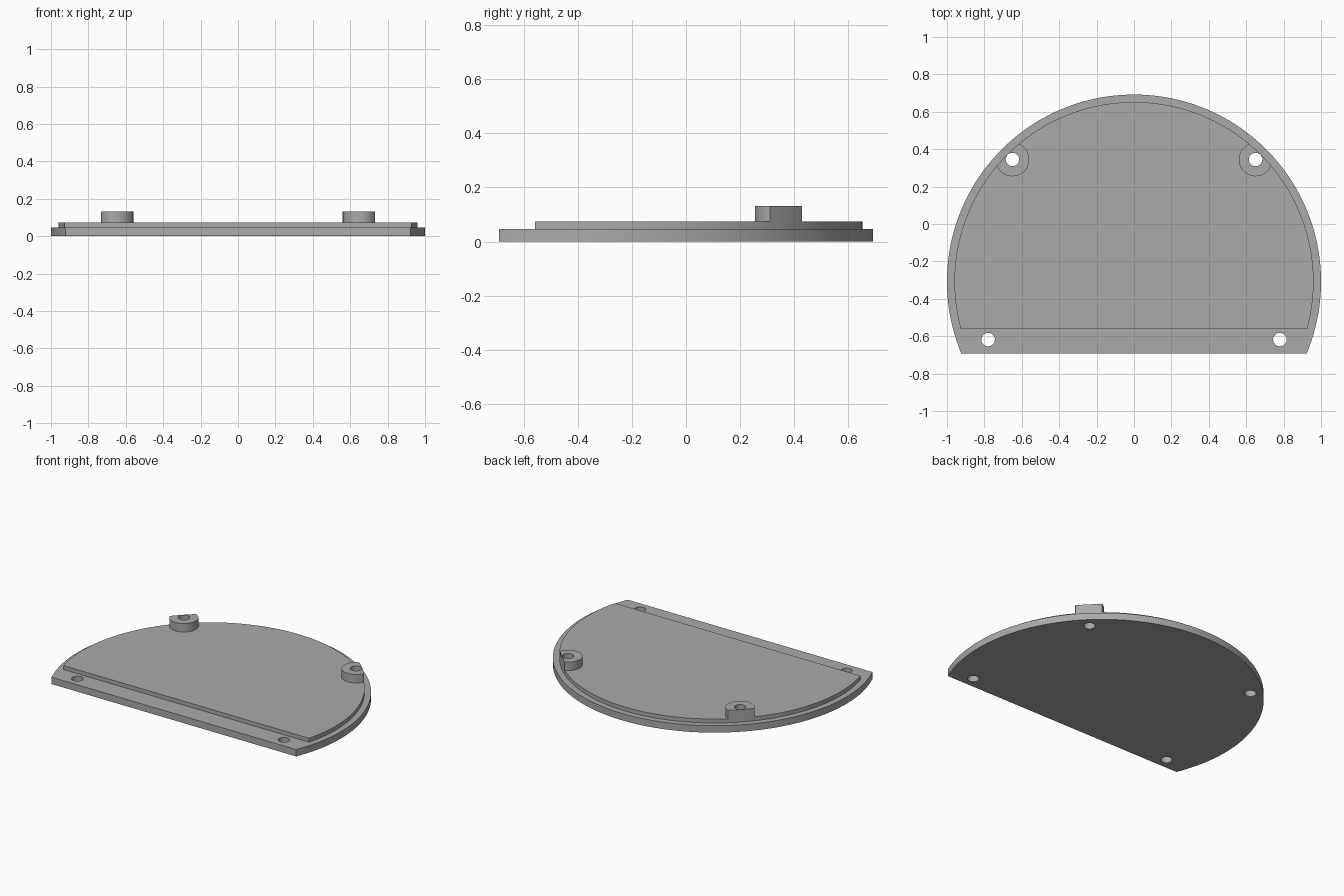
import bpy
import math

cube = bpy.data.objects.get("Cube")
if cube:
    bpy.data.objects.remove(cube, do_unlink=True)

CENTRE_Y = -0.308
BASE_TOP, PANEL_TOP, BOSS_TOP = 0.047, 0.074, 0.132
HOLE_RADIUS = 0.036

grey = bpy.data.materials.new("plain grey")
grey.use_nodes = True
grey.diffuse_color = (0.4, 0.4, 0.4, 1)
grey.node_tree.nodes["Principled BSDF"].inputs["Base Color"].default_value = grey.diffuse_color


def prism(name, points, z0, z1):
    """Closed outline raised from z0 to z1."""
    n = len(points)
    verts = [(x, y, z) for z in (z0, z1) for x, y in points]
    faces = [list(range(n))[::-1], list(range(n, 2 * n))]
    faces += [(i, (i + 1) % n, n + (i + 1) % n, n + i) for i in range(n)]
    mesh = bpy.data.meshes.new(name)
    mesh.from_pydata(verts, [], faces)
    mesh.materials.append(grey)
    obj = bpy.data.objects.new(name, mesh)
    bpy.context.collection.objects.link(obj)
    return obj


def arc(x, y, radius, start, end, steps):
    return [(x + radius * math.cos(start + (end - start) * i / steps),
             y + radius * math.sin(start + (end - start) * i / steps))
            for i in range(steps + 1)]


def circle(x, y, radius, steps):
    return arc(x, y, radius, 0, math.tau, steps)[:-1]


def cut_disc(radius, flat_y):
    """Disc outline with a straight front edge at flat_y."""
    a = math.asin((flat_y - CENTRE_Y) / radius)
    return arc(0, CENTRE_Y, radius, a, math.pi - a, 160)


def boolean(obj, cutter, operation):
    cutter.hide_render = True
    mod = obj.modifiers.new(operation.lower(), "BOOLEAN")
    mod.operation, mod.object, mod.solver = operation, cutter, "EXACT"
    bpy.context.view_layer.objects.active = obj
    bpy.ops.object.modifier_apply(modifier=mod.name)


# Stepped cover: flange below, raised panel above
flange = prism("flange_plate", cut_disc(1.0, -0.692), 0, BASE_TOP)
panel = prism("raised_panel", cut_disc(0.96, -0.558), BASE_TOP, PANEL_TOP)
parts = [flange, panel]
helpers = []

# Bosses trimmed flush with the panel rim
trim = prism("rim_trim", cut_disc(0.96, -0.558), -0.1, 0.3)
helpers.append(trim)
for side, name in ((1, "left"), (-1, "right")):
    boss = prism(name + "_boss", circle(side * 0.65, 0.345, 0.09, 64), PANEL_TOP, BOSS_TOP)
    boolean(boss, trim, "INTERSECT")
    parts.append(boss)

    # Screw holes through the boss and the front corner
    boss_hole = prism("boss_hole", circle(side * 0.65, 0.345, HOLE_RADIUS, 40), -0.1, 0.3)
    corner_hole = prism("corner_hole", circle(side * 0.78, -0.618, HOLE_RADIUS, 40), -0.1, 0.3)
    for obj in (flange, panel, boss):
        boolean(obj, boss_hole, "DIFFERENCE")
    boolean(flange, corner_hole, "DIFFERENCE")
    helpers += [boss_hole, corner_hole]

for helper in helpers:
    bpy.data.objects.remove(helper, do_unlink=True)

# Smooth round walls, sharp rims
bpy.ops.object.select_all(action="DESELECT")
for obj in parts:
    obj.select_set(True)
bpy.context.view_layer.objects.active = flange
bpy.ops.object.shade_smooth_by_angle(angle=math.radians(30))
